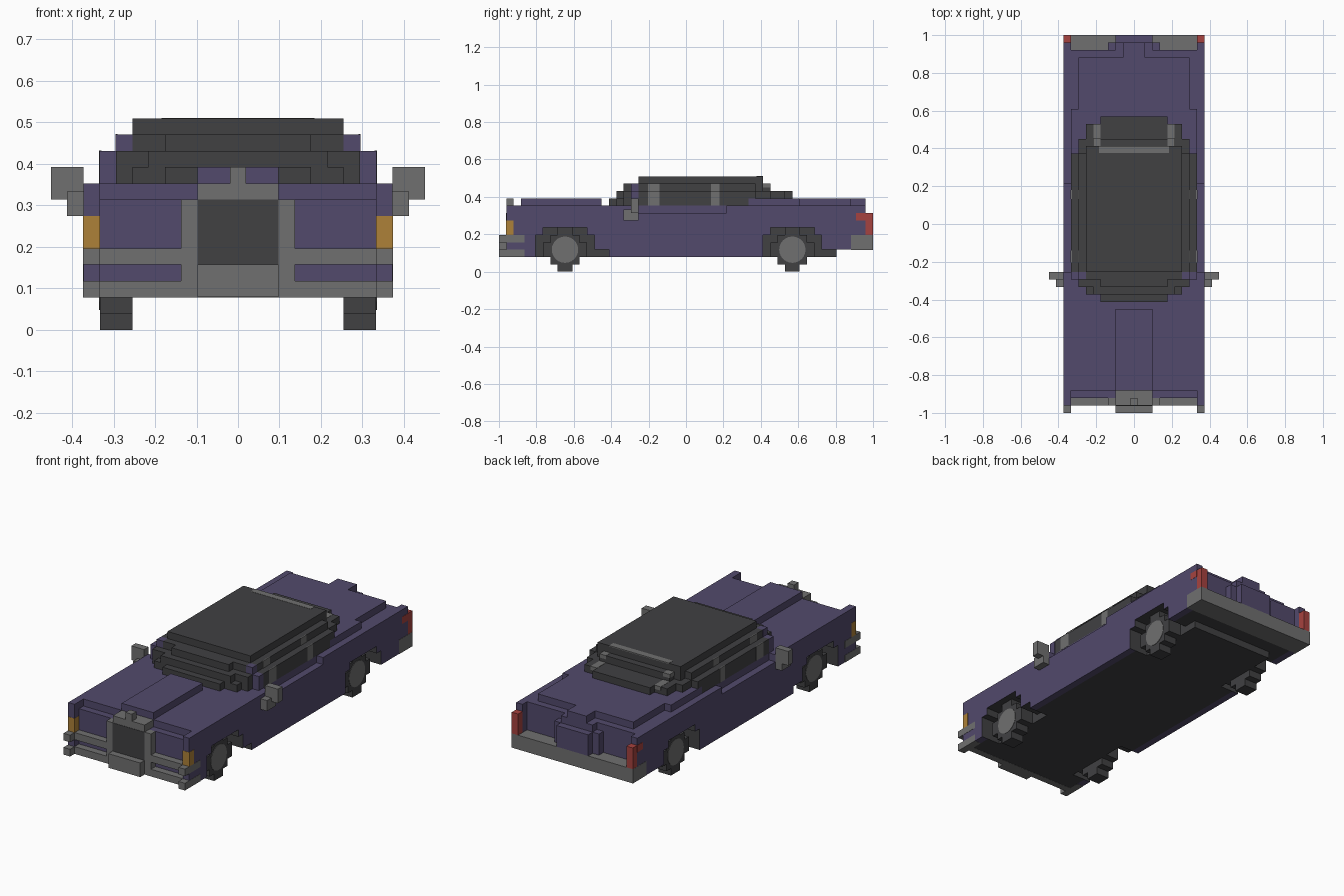
import bpy, bmesh, math
from mathutils import Vector

cube = bpy.data.objects.get("Cube")
if cube:
    bpy.data.objects.remove(cube, do_unlink=True)

U = 2 / 51  # one block; every size below is counted in blocks


def material(name, rgb):
    m = bpy.data.materials.new(name)
    m.use_nodes = True
    m.diffuse_color = (*rgb, 1)
    bsdf = next(n for n in m.node_tree.nodes if n.type == 'BSDF_PRINCIPLED')
    bsdf.inputs["Base Color"].default_value = (*rgb, 1)
    return m


PURPLE = material("purple paint", (0.085, 0.068, 0.150))
DARK = material("dark trim", (0.052, 0.052, 0.055))
GREY = material("grey metal", (0.162, 0.162, 0.162))
ORANGE = material("orange lamp", (0.42, 0.22, 0.04))
RED = material("red lamp", (0.38, 0.055, 0.05))


def finish(name, bm, mats, rule=None):
    bmesh.ops.recalc_face_normals(bm, faces=bm.faces)
    bm.normal_update()
    if rule:
        for f in bm.faces:
            f.material_index = int(rule(f))
    for v in bm.verts:
        v.co *= U
    me = bpy.data.meshes.new(name)
    bm.to_mesh(me)
    bm.free()
    ob = bpy.data.objects.new(name, me)
    for m in mats:
        me.materials.append(m)
    bpy.context.collection.objects.link(ob)
    return ob


def prism(name, pts, axis, a, b, *mats, rule=None):
    """Extrude a 2D outline along x (points are y, z) or z (points are x, y)."""
    bm = bmesh.new()
    at = (lambda p, t: (t, *p)) if axis == 'x' else (lambda p, t: (*p, t))
    face = bm.faces.new([bm.verts.new(at(p, a)) for p in pts])
    new = bmesh.ops.extrude_face_region(bm, geom=[face])["geom"]
    step = Vector(at((0, 0), b - a))
    bmesh.ops.translate(bm, vec=step, verts=[g for g in new if isinstance(g, bmesh.types.BMVert)])
    return finish(name, bm, mats, rule)


def box(name, x0, x1, y0, y1, z0, z1, mat):
    return prism(name, [(x0, y0), (x1, y0), (x1, y1), (x0, y1)], 'z', z0, z1, mat)


def wide(name, hx, y0, y1, z0, z1, mat):
    return box(name, -hx, hx, y0, y1, z0, z1, mat)


def pair(name, x0, x1, y0, y1, z0, z1, mat):
    box("left_" + name, x0, x1, y0, y1, z0, z1, mat)
    box("right_" + name, -x1, -x0, y0, y1, z0, z1, mat)


def layer(name, steps, z0, z1, mat):
    """Stepped slab: steps run front to back as (half width, y start), last is the end y."""
    side = []
    for (hx, y), (_, y2) in zip(steps, steps[1:]):
        side += [(hx, y), (hx, y2)]
    return prism(name, side + [(-x, y) for x, y in reversed(side)], 'z', z0, z1, mat)


# Body: bottom edge with the stepped wheel arches
bottom = [(-20.5, 2), (-20.5, 5), (-19.5, 5), (-19.5, 6), (-13.5, 6), (-13.5, 5),
          (-12.5, 5), (-12.5, 3), (-10.5, 3), (-10.5, 2), (10.5, 2), (10.5, 5), (11.5, 5),
          (11.5, 6), (17.5, 6), (17.5, 5), (18.5, 5), (18.5, 3)]


def in_arch(f):
    c = f.calc_center_median()
    return abs(f.normal.x) < .5 and 2.1 < c.z < 6.1 and abs(c.y) < 20.6


prism("body_core", [(-23.5, 2)] + bottom + [(23.5, 3), (23.5, 9), (-22.5, 9), (-22.5, 8), (-23.5, 8)],
      'x', -8.5, 8.5, PURPLE, DARK, rule=lambda f: in_arch(f) or f.normal.z < -.5)
outer = [(-24.5, 2)] + bottom + [(24.5, 3), (24.5, 9), (5.5, 9), (5.5, 8), (-6.5, 8), (-6.5, 9), (-24.5, 9)]
for side, s in (("left", 1), ("right", -1)):
    prism(side + "_body_side", outer, 'x', 8.5 * s, 9.5 * s, PURPLE, DARK, rule=in_arch)
wide("front_axle_housing", 6.5, -20.5, -10.5, 2, 6.5, DARK)
wide("rear_axle_housing", 6.5, 10.5, 20.5, 2, 6.5, DARK)

# Hood and trunk
wide("hood_bulge", 2.5, -22.5, -11.5, 9, 10, PURPLE)
layer("trunk_lid", [(8.5, 8.5), (7.5, 15.5), (1.5, 22.5), (0, 24.5)], 9, 10, PURPLE)
wide("trunk_hump_upper", 2.5, 23.5, 24.5, 8, 9, PURPLE)
wide("trunk_hump", 3.5, 23.5, 24.5, 5, 8, PURPLE)
wide("trunk_hump_face", 2.5, 24.5, 25.5, 5, 8, PURPLE)

# Cabin: stepped glass layers and roof
layer("cabin_base", [(4.5, -10.5), (6.5, -9.5), (7.5, -8.5), (8.5, -6.5), (0, 8.5)], 9, 10, DARK)
layer("cabin_middle", [(5.5, -9.5), (7.5, -8.5), (8.5, -6.5), (7.5, 9.5), (6.5, 11.5),
                       (4.5, 13.5), (0, 14.5)], 10, 11, DARK)
layer("cabin_upper", [(4.5, -8.5), (6.5, -7.5), (7.5, -6.5), (6.5, 9.5), (5.5, 10.5), (0, 11.5)], 11, 12, DARK)
wide("roof", 6.5, -6.5, 10.5, 12, 13, DARK)

# Pillars and window trim
pair("lower_windshield_pillar", 7.5, 8.52, -7.5, -6.48, 9, 11, PURPLE)
pair("upper_windshield_pillar", 6.5, 7.52, -7.5, -6.48, 11, 12, PURPLE)
for name, y0, y1 in (("front", -5.2, -3.6), ("middle", 3.4, 4.6)):
    pair(name + "_pillar_lower", 8.4, 8.54, y0, y1, 9, 11.03, GREY)
    pair(name + "_pillar_upper", 7.4, 7.54, y0, y1, 11, 12.03, GREY)
wide("rear_window_top_trim", 4.7, 9.6, 10.53, 12.9, 13.03, GREY)
pair("rear_window_trim_upper", 4.5, 5.53, 10.5, 11.53, 11.5, 12.03, GREY)
pair("rear_window_trim_lower", 4.5, 5.5, 11.5, 13.53, 10.5, 11.03, GREY)

# Door mirrors
pair("mirror_head", 9.5, 11.5, -7.5, -6.5, 8, 10, GREY)
pair("mirror_stem", 9.5, 10.5, -8.5, -6.5, 7, 8.5, GREY)

# Front bumper, grille and lamps
for name, z0, z1 in (("lower", 1.98, 3), ("upper", 4, 5)):
    wide(name + "_front_bumper", 8.5, -24.5, -23.5, z0, z1, GREY)
    pair(name + "_bumper_corner", 8.5, 9.53, -25.5, -22.0, z0, z1, GREY)
wide("grille_frame", 3.5, -24.5, -23.5, 2, 8, GREY)
wide("grille_top", 2.5, -24.5, -22.5, 8, 9, GREY)
wide("grille_base", 2.5, -25.5, -24.5, 2, 4, GREY)
wide("grille_mesh", 2.5, -24.55, -24.4, 4, 8, DARK)
wide("hood_ornament", 0.5, -24.5, -23.5, 9, 10, GREY)
pair("front_lamp", 8.48, 9.53, -24.53, -23.5, 5, 7, ORANGE)

# Rear bumper and lamps
wide("rear_bumper", 9.53, 22.5, 25.5, 2.98, 5, GREY)
pair("tail_lamp", 8.5, 9.5, 24.5, 25.5, 5, 8, RED)
pair("tail_lamp_side", 9.4, 9.53, 23.2, 24.5, 7, 8, RED)

# Wheels: stepped tyre outline with a round hub cap
half = [(1, 0), (1, 1), (2, 1), (2, 2), (3, 2), (3, 4), (2, 4), (2, 5), (1, 5), (1, 6)]
tyre = half + [(-y, z) for y, z in reversed(half)]
hub = [(1.8 * math.cos(i * math.pi / 12), 3 + 1.8 * math.sin(i * math.pi / 12)) for i in range(24)]
for end, yc in (("front", -16.5), ("rear", 14.5)):
    for side, s in (("left", 1), ("right", -1)):
        prism(f"{end}_{side}_tyre", [(y + yc, z) for y, z in tyre], 'x', 6.5 * s, 8.5 * s, DARK)
        prism(f"{end}_{side}_hub_cap", [(y + yc, z) for y, z in hub], 'x', 8.4 * s, 8.55 * s, GREY)
